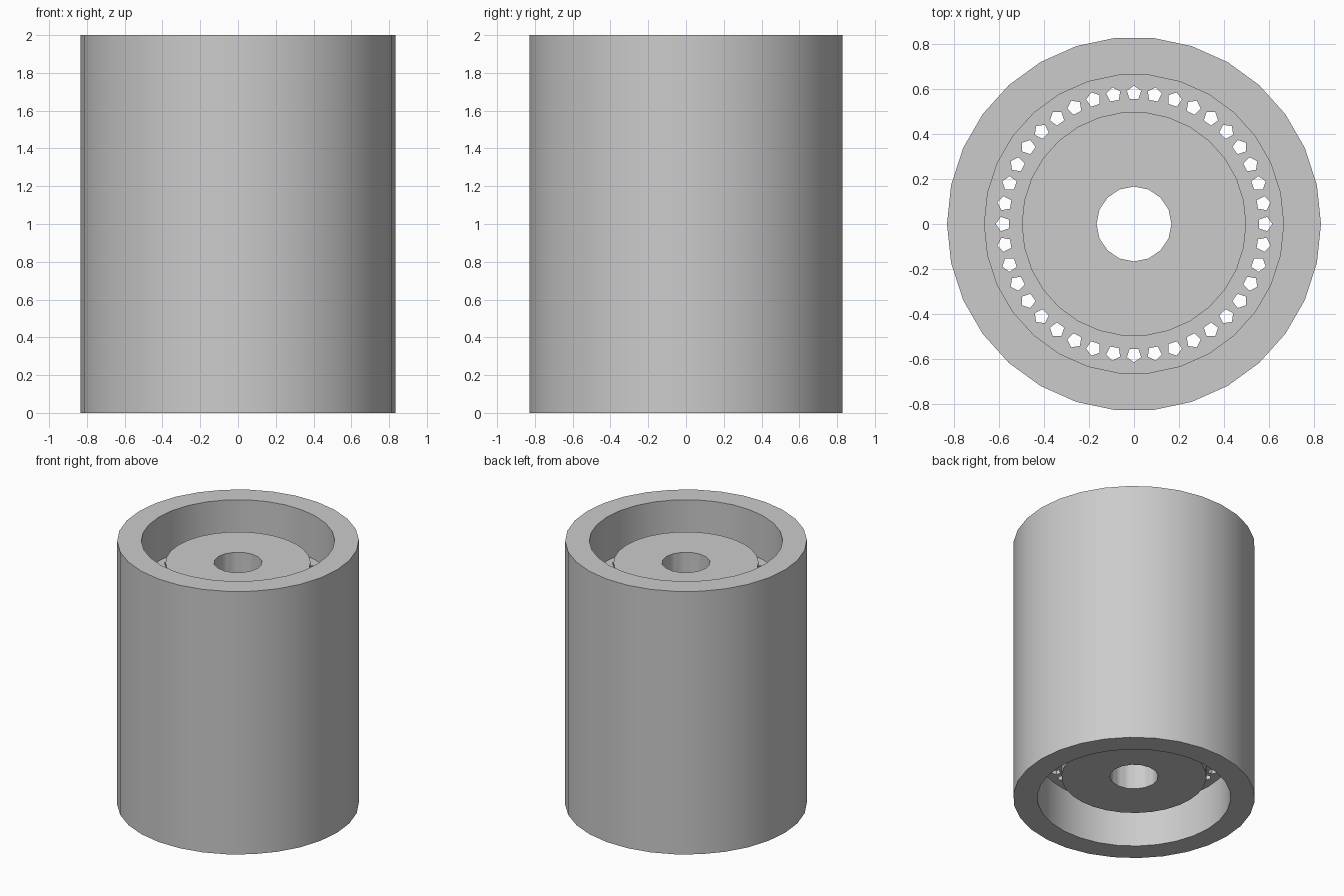
import bpy, bmesh, math
from mathutils import Matrix

# Remove the default object
default = bpy.data.objects.get("Cube")
if default:
    bpy.data.objects.remove(default, do_unlink=True)

HEIGHT = 2.0
OUTER, INNER, HUB, BORE = 5 / 6, 2 / 3, 0.5, 1 / 6    # radii
HUB_DEPTH, WEB_DEPTH = 1 / 6, 1 / 3                   # below each end
SIDES = 30
HOLES, HOLE_RING, HOLE_RADIUS = 40, 7 / 12, 1 / 30

grey = bpy.data.materials.new("grey")
grey.use_nodes = True
grey.diffuse_color = (0.6, 0.6, 0.6, 1)
grey.node_tree.nodes["Principled BSDF"].inputs["Base Color"].default_value = grey.diffuse_color


def make_object(name, bm):
    bmesh.ops.recalc_face_normals(bm, faces=bm.faces)
    mesh = bpy.data.meshes.new(name)
    bm.to_mesh(mesh)
    bm.free()
    mesh.materials.append(grey)
    obj = bpy.data.objects.new(name, mesh)
    bpy.context.collection.objects.link(obj)
    return obj


def add_drill(bm, radius, sides, angle, distance):
    """Upright prism with one corner pointing outwards."""
    place = (Matrix.Translation((0, 0, HEIGHT / 2)) @ Matrix.Rotation(angle, 4, "Z")
             @ Matrix.Translation((distance, 0, 0)))
    ring = [place @ Matrix.Rotation(math.tau * i / sides, 4, "Z") @ Matrix.Translation((radius, 0, -HEIGHT))
            for i in range(sides)]
    base = bm.faces.new([bm.verts.new(m.translation) for m in ring])
    top = bmesh.ops.extrude_face_region(bm, geom=[base], use_keep_orig=True)
    bmesh.ops.translate(bm, vec=(0, 0, 2 * HEIGHT),
                        verts=[v for v in top["geom"] if isinstance(v, bmesh.types.BMVert)])


# Roller body: half profile of rim, groove and hub, mirrored and turned
half = [(0, HUB_DEPTH), (HUB, HUB_DEPTH), (HUB, WEB_DEPTH),
        (INNER, WEB_DEPTH), (INNER, 0), (OUTER, 0)]
profile = half + [(r, HEIGHT - z) for r, z in reversed(half)]
bm = bmesh.new()
points = [bm.verts.new((r, 0, z)) for r, z in profile]
edges = [bm.edges.new(pair) for pair in zip(points, points[1:])]
bmesh.ops.spin(bm, geom=points + edges, cent=(0, 0, 0), axis=(0, 0, 1),
               angle=math.tau, steps=SIDES, use_merge=False)
bmesh.ops.remove_doubles(bm, verts=bm.verts, dist=0.0001)
roller = make_object("roller_body", bm)

# Drills for the centre bore and the ring of small holes
bm = bmesh.new()
add_drill(bm, BORE, 16, 0, 0)
for i in range(HOLES):
    add_drill(bm, HOLE_RADIUS, 5, math.tau * i / HOLES, HOLE_RING)
drills = make_object("hole_cutter", bm)
drills.hide_render = True

# Cut the holes, then shade
cut = roller.modifiers.new("holes", "BOOLEAN")
cut.operation = "DIFFERENCE"
cut.solver = "EXACT"
cut.object = drills
bpy.ops.object.select_all(action="DESELECT")
roller.select_set(True)
bpy.context.view_layer.objects.active = roller
bpy.ops.object.modifier_apply(modifier=cut.name)
bpy.data.objects.remove(drills, do_unlink=True)
bpy.ops.object.shade_smooth_by_angle(angle=math.radians(30))
